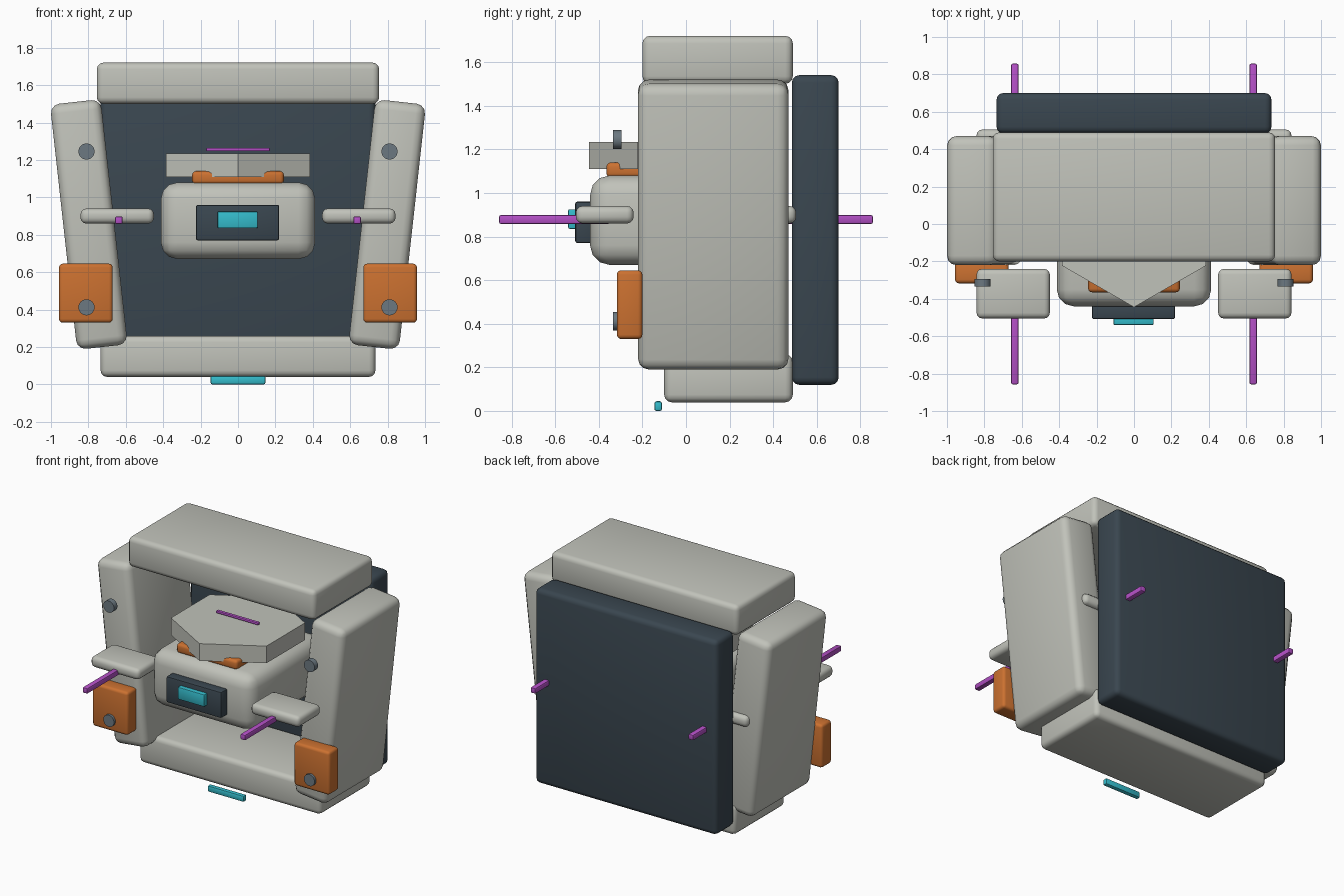
import bpy
from math import radians

cube = bpy.data.objects.get("Cube")
if cube:
    bpy.data.objects.remove(cube, do_unlink=True)


def material(name, r, g, b):
    m = bpy.data.materials.new(name)
    m.use_nodes = True
    m.diffuse_color = (r, g, b, 1)
    bsdf = next(n for n in m.node_tree.nodes if n.type == 'BSDF_PRINCIPLED')
    bsdf.inputs["Base Color"].default_value = (r, g, b, 1)
    return m


GREY = material("light_grey", 0.53, 0.54, 0.49)
DARK = material("dark_slate", 0.042, 0.062, 0.08)
ORANGE = material("orange", 0.60, 0.165, 0.03)
CYAN = material("cyan", 0.035, 0.50, 0.60)
PURPLE = material("purple", 0.45, 0.08, 0.56)
STEEL = material("steel_grey", 0.15, 0.19, 0.22)


def finish(name, mat):
    ob = bpy.context.object
    ob.name = name
    ob.data.materials.append(mat)
    return ob


def box(name, mat, x, y, z, bevel, segments=3, tilt=0):
    """Rounded box from its (min, max) range on each axis."""
    ranges = (x, y, z)
    bpy.ops.mesh.primitive_cube_add(size=1, location=[sum(r) / 2 for r in ranges])
    ob = finish(name, mat)
    ob.scale = [r[1] - r[0] for r in ranges]
    bpy.ops.object.transform_apply(location=False, rotation=False, scale=True)
    mod = ob.modifiers.new("rounded_edges", 'BEVEL')
    mod.width = bevel
    mod.segments = segments
    bpy.ops.object.modifier_apply(modifier=mod.name)
    bpy.ops.object.shade_smooth_by_angle(angle=radians(35))
    ob.rotation_euler.y = tilt
    return ob


def span(side, low, high):
    """Range on x, mirrored for the right side."""
    return tuple(sorted((side * low, side * high)))


# Frame and back panel
box("top_beam", GREY, (-0.755, 0.755), (-0.2, 0.49), (1.5, 1.72), 0.035)
box("bottom_beam", GREY, (-0.735, 0.735), (-0.1, 0.49), (0.04, 0.26), 0.035)
box("back_panel", DARK, (-0.735, 0.735), (0.485, 0.7), (0.12, 1.54), 0.035)

# Central core with its face plate and light
box("core", GREY, (-0.413, 0.413), (-0.44, 0.44), (0.67, 1.08), 0.09)
box("face_plate", DARK, (-0.225, 0.22), (-0.508, -0.42), (0.77, 0.96), 0.01, 2)
box("face_light", CYAN, (-0.11, 0.105), (-0.54, -0.49), (0.835, 0.925), 0.007, 2)

# Hexagonal cap, collar and top strip
box("collar", ORANGE, (-0.245, 0.245), (-0.365, 0.2), (1.07, 1.14), 0.02)
bpy.ops.mesh.primitive_cylinder_add(vertices=6, radius=0.445, depth=0.125,
                                    location=(0, 0, 1.172))
finish("hexagonal_cap", GREY)
box("top_strip", PURPLE, (-0.17, 0.17), (-0.012, 0.012), (1.247, 1.265), 0.005, 2)

# Low front light
box("low_light", CYAN, (-0.147, 0.147), (-0.145, -0.11), (0, 0.045), 0.01, 2)

for side, label in ((1, "left"), (-1, "right")):
    # Leaning side column and foot block
    box(label + "_column", GREY, span(side, 0.6615, 0.9335), (-0.22, 0.47),
        (0.196, 1.514), 0.05, tilt=side * radians(6.3))
    box(label + "_foot_block", ORANGE, span(side, 0.67, 0.957), (-0.317, -0.2),
        (0.33, 0.645), 0.02)
    # Round knobs
    for height, place in ((0.412, "low"), (1.245, "high")):
        bpy.ops.mesh.primitive_cylinder_add(
            vertices=24, radius=0.043, depth=0.04,
            location=(side * 0.81, -0.315, height), rotation=(radians(90), 0, 0))
        finish(label + "_" + place + "_knob", STEEL)
        bpy.ops.object.shade_smooth_by_angle(angle=radians(35))
    # Plates and rods, front and back
    for end, place in ((-1, "front"), (1, "back")):
        box(f"{label}_{place}_plate", GREY, span(side, 0.45, 0.842),
            span(end, 0.24, 0.505), (0.86, 0.94), 0.03)
        box(f"{label}_{place}_rod", PURPLE, span(side, 0.617, 0.657),
            span(end, 0.35, 0.857), (0.858, 0.898), 0.008, 2)
